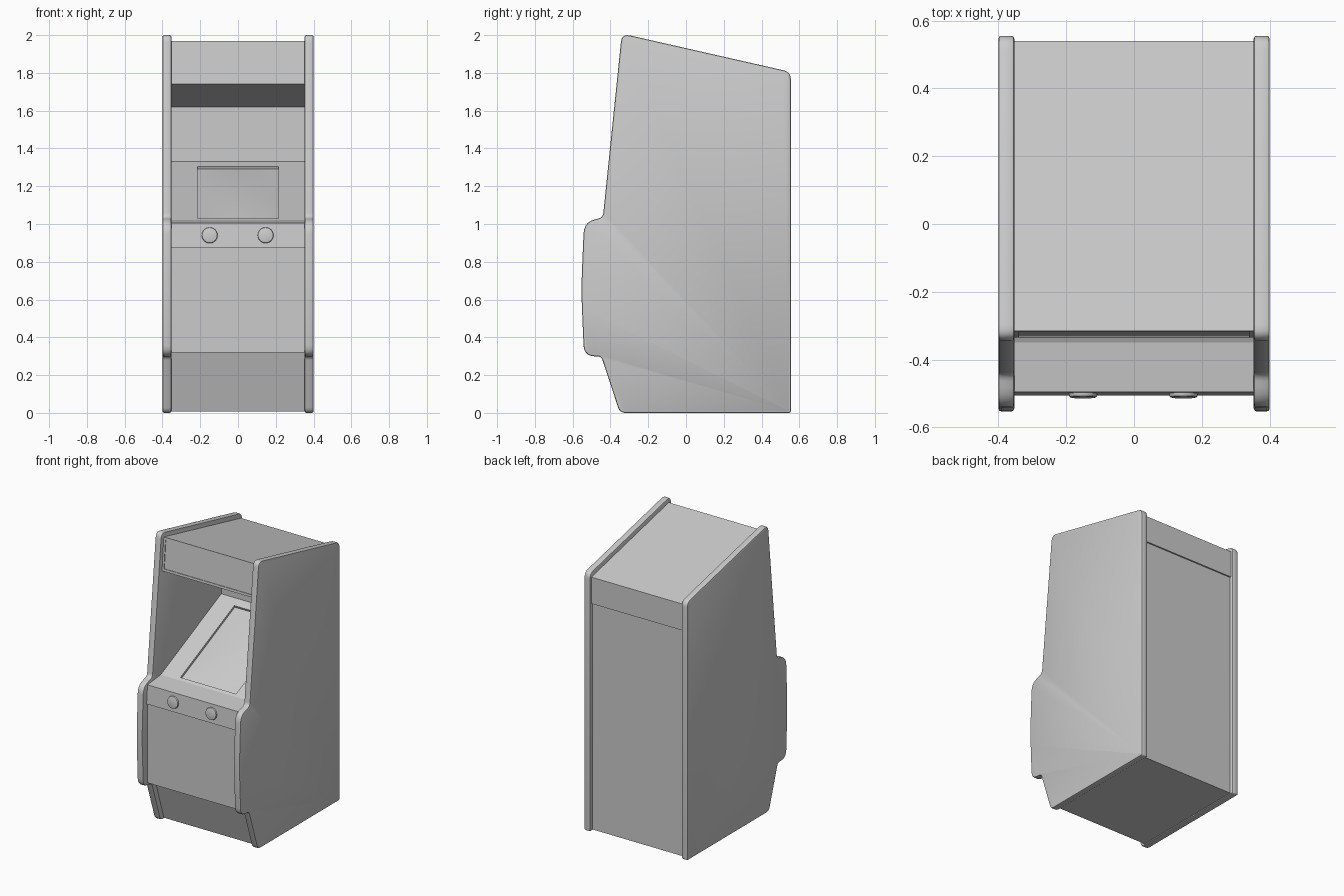
import bpy, bmesh, math
from mathutils import Vector, Matrix

if "Cube" in bpy.data.objects:
    bpy.data.objects.remove(bpy.data.objects["Cube"])

grey = bpy.data.materials.new("cabinet grey")
grey.diffuse_color = (0.6, 0.6, 0.6, 1)
grey.use_nodes = True
grey.node_tree.nodes["Principled BSDF"].inputs["Base Color"].default_value = grey.diffuse_color


def finish(bm, name, angle=None):
    """Turn a bmesh into a named object with the cabinet material."""
    bmesh.ops.recalc_face_normals(bm, faces=bm.faces)
    me = bpy.data.meshes.new(name)
    bm.to_mesh(me)
    bm.free()
    ob = bpy.data.objects.new(name, me)
    bpy.context.collection.objects.link(ob)
    me.materials.append(grey)
    if angle:
        bpy.ops.object.select_all(action='DESELECT')
        ob.select_set(True)
        bpy.context.view_layer.objects.active = ob
        bpy.ops.object.shade_smooth_by_angle(angle=math.radians(angle))
    return ob


def rounded(points, steps=5):
    """Round every (y, z, radius) corner of a closed profile."""
    out = []
    for i, (y, z, r) in enumerate(points):
        p = Vector((y, z))
        if r == 0:
            out.append(p)
            continue
        a = Vector(points[i - 1][:2])
        b = Vector(points[(i + 1) % len(points)][:2])
        s, e = p + (a - p).normalized() * r, p + (b - p).normalized() * r
        for k in range(steps + 1):
            t = k / steps
            out.append(s * (1 - t) ** 2 + p * 2 * t * (1 - t) + e * t * t)
    return out


def extrude_x(profile, x0, x1):
    """Extrude a (y, z) profile between two x positions."""
    bm = bmesh.new()
    a, b = ([bm.verts.new((x, p[0], p[1])) for p in profile] for x in (x0, x1))
    n = len(profile)
    bm.faces.new(a)
    bm.faces.new(b[::-1])
    for i in range(n):
        j = (i + 1) % n
        bm.faces.new((a[i], a[j], b[j], b[i]))
    bmesh.ops.recalc_face_normals(bm, faces=bm.faces)
    return bm


# Side panels with softened edges
SIDE = [(-0.35, 0, 0.03), (0.555, 0, 0.012), (0.555, 1.805, 0.04),
        (-0.34, 2.008, 0.045), (-0.44, 1.035, 0.025), (-0.54, 1.01, 0.06),
        (-0.555, 0.65, 0.1), (-0.54, 0.302, 0.055), (-0.448, 0.298, 0.02)]
for name, s in (("left_side_panel", -1), ("right_side_panel", 1)):
    bm = extrude_x(rounded(SIDE), s * 0.353, s * 0.4)
    ring = [e for e in bm.edges
            if any(len(f.verts) > 4 for f in e.link_faces)]
    bmesh.ops.bevel(bm, geom=ring, offset=0.009, segments=2, profile=0.5,
                    affect='EDGES')
    finish(bm, name, 35)

# Main body between the panels
W = 0.356
BODY = [(-0.315, 0.008), (0.53, 0.008), (0.53, 1.59), (0.54, 1.59),
        (0.54, 1.775), (-0.315, 1.97), (-0.335, 1.74), (0.32, 1.62),
        (0.32, 1.33), (-0.35, 1.02), (-0.495, 1.005), (-0.505, 0.875),
        (-0.495, 0.875), (-0.495, 0.32), (-0.415, 0.32)]
bm = extrude_x(BODY, -W, W)
slope = 0.31 / 0.67


def on_slope(x, z):
    return Vector((x, -0.35 + (z - 1.02) / slope, z))


def face_at(y, z):
    """Quad of the body whose centre lies nearest a profile point."""
    return min((f for f in bm.faces if len(f.verts) == 4),
               key=lambda f: (f.calc_center_median() - Vector((0, y, z))).length)


# Screen recess cut into the sloping panel
up = Vector((0, -slope, 1)).normalized()
f = face_at(-0.015, 1.175)
bmesh.ops.inset_individual(bm, faces=[f], thickness=0.005)
for v in f.verts:
    v.co = on_slope(math.copysign(0.215, v.co.x), 1.03 if v.co.z < 1.17 else 1.305)
bmesh.ops.inset_individual(bm, faces=[f], thickness=0.0005, depth=-0.016)

# Shallow marquee inset
f = face_at(-0.325, 1.855)
bmesh.ops.inset_individual(bm, faces=[f], thickness=0.024)
bmesh.ops.inset_individual(bm, faces=[f], thickness=0.0005, depth=-0.004)
finish(bm, "cabinet_body")

# Gently bulging screen glass
bm = bmesh.new()
bmesh.ops.create_grid(bm, x_segments=16, y_segments=12, size=1)
for v in bm.verts:
    u, w = v.co.x, v.co.y
    v.co = (on_slope(u * 0.214, 1.1675 + w * 0.137)
            + up * (-0.014 + 0.012 * (1 - u * u) * (1 - w * w)))
glass = finish(bm, "screen_glass", 40)
if glass.data.polygons[0].normal.z < 0:
    glass.data.flip_normals()

# Round buttons on the control panel front
tilt = math.atan2(0.01, 0.13)
for name, x in (("left_button", -0.15), ("right_button", 0.146)):
    bm = bmesh.new()
    bmesh.ops.create_cone(bm, cap_ends=True, segments=24, radius1=0.042,
                          radius2=0.042, depth=0.024)
    rim = [e for e in bm.edges if all(v.co.z > 0 for v in e.verts)]
    bmesh.ops.bevel(bm, geom=rim, offset=0.007, segments=2, profile=0.5,
                    affect='EDGES')
    bm.transform(Matrix.Translation((x, -0.5, 0.94))
                 @ Matrix.Rotation(math.pi / 2 - tilt, 4, 'X'))
    finish(bm, name, 35)
